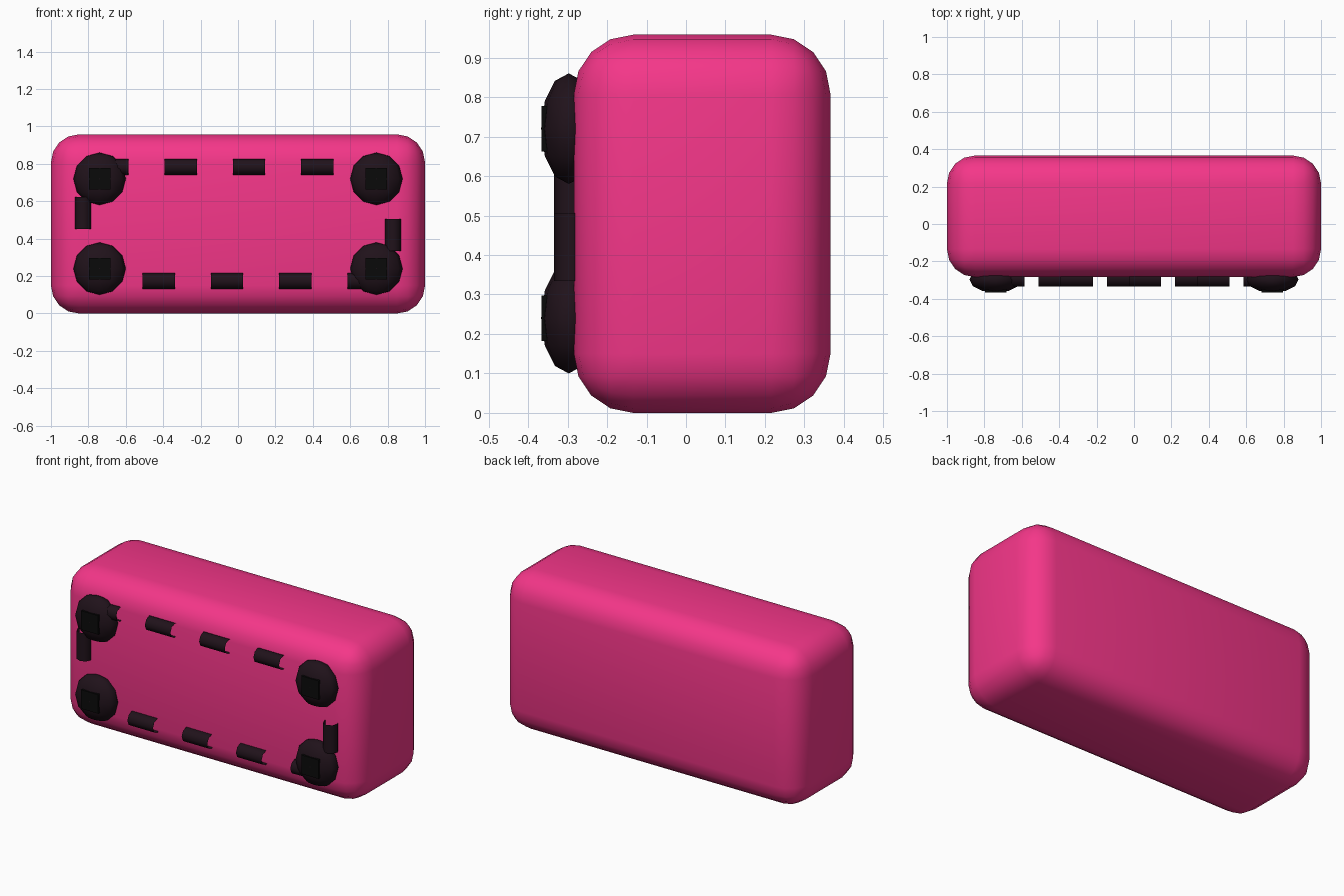
import bpy, math
from mathutils import Vector

if "Cube" in bpy.data.objects:
    bpy.data.objects.remove(bpy.data.objects["Cube"])


def material(name, rgb):
    m = bpy.data.materials.new(name)
    m.diffuse_color = (*rgb, 1)
    m.use_nodes = True
    m.node_tree.nodes["Principled BSDF"].inputs["Base Color"].default_value = m.diffuse_color
    return m


PINK = material("pink", (0.91, 0.037, 0.25))
DARK = material("dark", (0.0144, 0.006, 0.0105))
BLACK = material("black", (0.003, 0.003, 0.003))


def box(name, loc, size, mat):
    bpy.ops.mesh.primitive_cube_add(size=1, location=loc)
    ob = bpy.context.object
    ob.name = name
    ob.scale = size
    bpy.ops.object.transform_apply(location=False, rotation=False, scale=True)
    ob.data.materials.append(mat)
    return ob


# Rounded block body
body = box("body", (0, 0.041, 0.479), (2, 0.65, 0.958), PINK)
bev = body.modifiers.new("round", 'BEVEL')
bev.width = 0.15
bev.segments = 4
for p in body.data.polygons:
    p.use_smooth = True

# Corner studs: flattened spheres with a small square centre
for x in (-0.74, 0.74):
    for z in (0.24, 0.72):
        bpy.ops.mesh.primitive_uv_sphere_add(segments=12, ring_count=6, radius=0.14,
                                             location=(x, -0.297, z))
        stud = bpy.context.object
        stud.name = "corner_stud"
        stud.scale = (1, 0.5, 1)
        bpy.ops.object.transform_apply(location=False, rotation=False, scale=True)
        bpy.ops.object.shade_smooth()
        stud.data.materials.append(DARK)
        box("stud_centre", (x, -0.336, z), (0.115, 0.061, 0.115), BLACK)

# Rounded rectangle stitch path, clockwise from the left end of the top edge
W, H, R = 0.828, 0.305, 0.09
A, B, Q = 2 * (W - R), 2 * (H - R), math.pi * R / 2
TOTAL = 2 * (A + B) + 4 * Q


def path_point(s):
    s %= TOTAL
    flip = 1
    if s >= TOTAL / 2:
        s -= TOTAL / 2
        flip = -1
    if s < A:
        x, z = -W + R + s, H
    elif s < A + Q:
        t = (s - A) / R
        x, z = W - R + R * math.sin(t), H - R + R * math.cos(t)
    elif s < A + Q + B:
        x, z = W, H - R - (s - A - Q)
    else:
        t = (s - A - Q - B) / R
        x, z = W - R + R * math.cos(t), -H + R - R * math.sin(t)
    return Vector((flip * x, -0.291, 0.479 + flip * z))


# Twelve stitches spaced evenly along the path
COUNT, LENGTH = 12, 0.172
curve = bpy.data.curves.new("stitches", 'CURVE')
curve.dimensions = '3D'
curve.bevel_depth = 0.043
curve.bevel_resolution = 2
for i in range(COUNT):
    s = 0.067 + i * TOTAL / COUNT
    sp = curve.splines.new('POLY')
    sp.points.add(1)
    for pt, d in zip(sp.points, (-LENGTH / 2, LENGTH / 2)):
        pt.co = (*path_point(s + d), 1)
curve.materials.append(DARK)
bpy.context.collection.objects.link(bpy.data.objects.new("stitches", curve))
